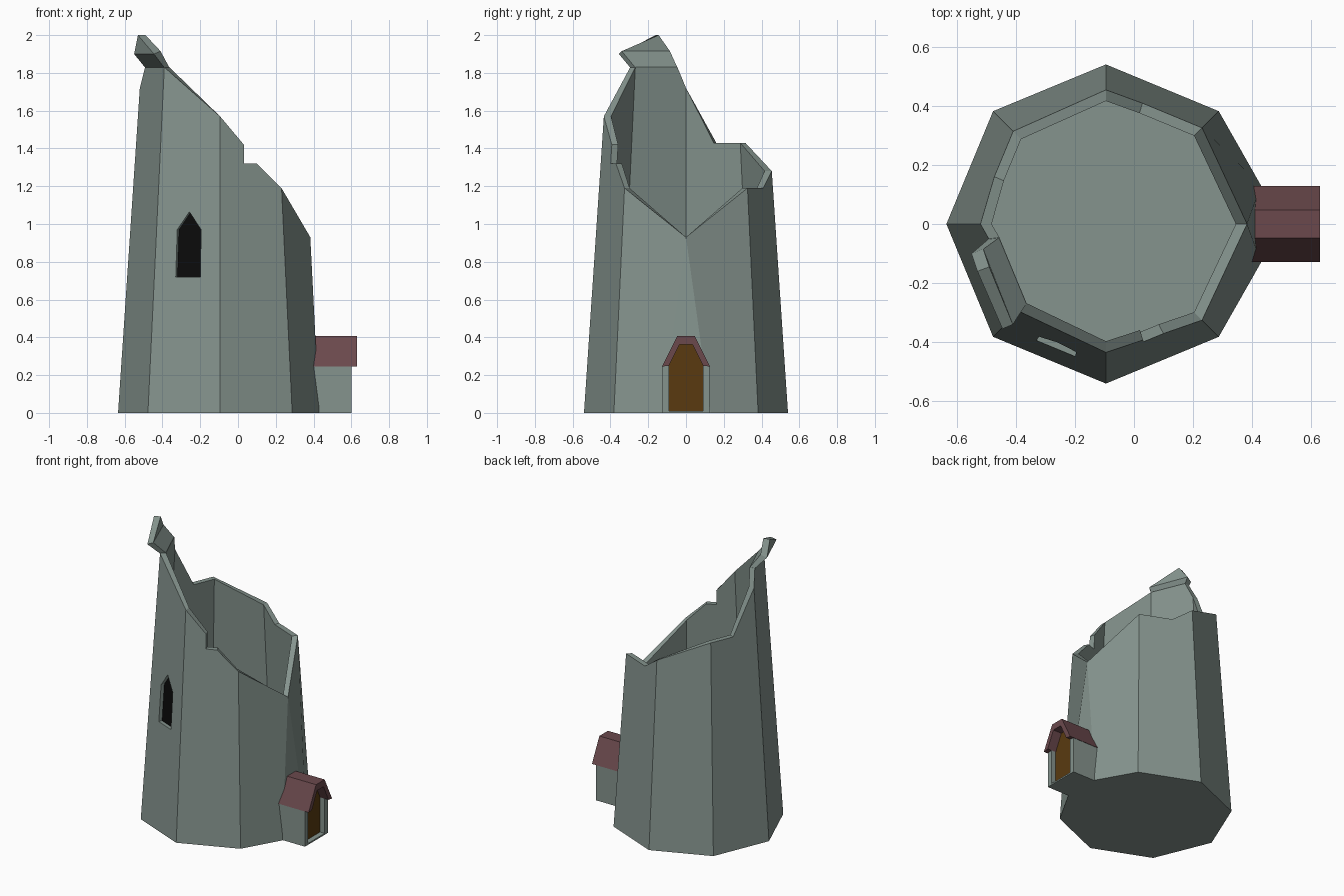
import bpy, bmesh, math
from mathutils import Vector

if "Cube" in bpy.data.objects:
    bpy.data.objects.remove(bpy.data.objects["Cube"])

CX = -0.095      # tower axis
WALL = 0.038     # wall thickness at the corners


def material(name, rgb):
    m = bpy.data.materials.new(name)
    m.diffuse_color = (*rgb, 1)
    m.use_nodes = True
    m.node_tree.nodes["Principled BSDF"].inputs["Base Color"].default_value = m.diffuse_color
    return m


stone = material("grey_green_stone", (0.235, 0.295, 0.27))
tile = material("dull_red_tile", (0.145, 0.066, 0.073))
wood = material("brown_wood", (0.10, 0.042, 0.005))
dark = material("window_black", (0.003, 0.003, 0.003))


def make(name, bm, mat):
    bmesh.ops.recalc_face_normals(bm, faces=bm.faces)
    me = bpy.data.meshes.new(name)
    bm.to_mesh(me)
    bm.free()
    me.materials.append(mat)
    ob = bpy.data.objects.new(name, me)
    bpy.context.collection.objects.link(ob)
    return ob


def loft(name, a, b, mat):
    """Closed solid between two matching outlines."""
    bm = bmesh.new()
    va, vb = [bm.verts.new(p) for p in a], [bm.verts.new(p) for p in b]
    bm.faces.new(va)
    bm.faces.new(vb)
    for i in range(len(va)):
        j = (i + 1) % len(va)
        bm.faces.new((va[i], va[j], vb[j], vb[i]))
    return make(name, bm, mat)


def along_x(name, profile, x0, x1, mat):
    return loft(name, [(x0, y, z) for y, z in profile],
                [(x1, y, z) for y, z in profile], mat)


def wall_point(t, z, inset=0.0):
    """Point on the tapering octagon; t counts corners from +x."""
    r = 0.54 - 0.067 * z - inset
    k = math.floor(t)
    p, q = [Vector((CX + r * math.cos(a * math.pi / 4),
                    r * math.sin(a * math.pi / 4), z)) for a in (k, k + 1)]
    return p.lerp(q, t - k)


# Ruined tower: broken rim as (corner position, height)
rim = [(0, 0.93), (1, 1.19), (1.62, 1.19), (2, 1.28), (3, 1.43), (3.49, 1.43),
       (4, 1.72), (4.17, 1.83), (5, 1.83), (6, 1.57), (6.4, 1.42),
       (6.4, 1.32), (6.61, 1.32), (7, 1.19)]
bm = bmesh.new()
outer = [bm.verts.new(wall_point(t, z)) for t, z in rim]
inner = [bm.verts.new(wall_point(t, z, WALL)) for t, z in rim]
base = [bm.verts.new(wall_point(k, 0)) for k in range(1, 8)]
door_l = bm.verts.new((0.43, -0.13, 0))
door_r = bm.verts.new((0.43, 0.13, 0))
floor = [bm.verts.new(wall_point(k, 0.02, WALL)) for k in range(8)]
starts = [door_r] + base
ends = base + [door_l]
for k in range(8):
    ids = [i for i, (t, z) in enumerate(rim) if k <= t <= k + 1]
    if k == 7:
        ids.append(0)
    bm.faces.new([starts[k], ends[k]] + [outer[i] for i in reversed(ids)])
    bm.faces.new([floor[k], floor[(k + 1) % 8]] + [inner[i] for i in reversed(ids)])
for i in range(len(rim)):
    j = (i + 1) % len(rim)
    bm.faces.new((outer[i], outer[j], inner[j], inner[i]))
bm.faces.new((door_l, door_r, outer[0]))      # flat facet above the porch
bm.faces.new([door_r] + base + [door_l])
bm.faces.new(floor)
tower = make("tower_wall", bm, stone)

# Pointed window: recess cut in the wall with a dark back plate
arch = [(5.325, 0.72), (5.70, 0.72), (5.70, 0.97), (5.51, 1.065), (5.325, 0.97)]
ang = 5.5 * math.pi / 4
inward = -Vector((math.cos(ang), math.sin(ang), 0))


def arch_at(depth):
    return [wall_point(t, z) + inward * depth for t, z in arch]


cutter = loft("window_cutter", arch_at(-0.05), arch_at(0.028), stone)
cutter.hide_render = True
mod = tower.modifiers.new("window_recess", 'BOOLEAN')
mod.operation = 'DIFFERENCE'
mod.solver = 'EXACT'
mod.object = cutter
bpy.context.view_layer.objects.active = tower
bpy.ops.object.modifier_apply(modifier=mod.name)
bpy.data.objects.remove(cutter)
loft("window_pane", arch_at(0.024), arch_at(0.031), dark)

# Leaning broken spike on the highest side
bm = bmesh.new()
b = [bm.verts.new(wall_point(t, 1.828, w)) for t, w in
     ((4.17, 0), (5, 0), (5, WALL), (4.17, WALL))]
m = [bm.verts.new(p) for p in ((-0.55, -0.10, 1.90), (-0.445, -0.355, 1.90),
                               (-0.41, -0.34, 1.915), (-0.51, -0.085, 1.915))]
tip = [bm.verts.new(p) for p in ((-0.53, -0.16, 2.0), (-0.49, -0.145, 2.0))]
bm.faces.new(b)
for i in range(4):
    j = (i + 1) % 4
    bm.faces.new((b[i], b[j], m[j], m[i]))
bm.faces.new((m[0], m[1], tip[0]))
bm.faces.new((m[1], m[2], tip[1], tip[0]))
bm.faces.new((m[2], m[3], tip[1]))
bm.faces.new((m[3], m[0], tip[0], tip[1]))
make("broken_spike", bm, stone)

# Porch: side walls, sill, door and tiled roof
for side, s in (("left", -1), ("right", 1)):
    along_x("porch_wall_" + side,
            [(s * 0.09, 0), (s * 0.125, 0), (s * 0.125, 0.246), (s * 0.09, 0.252)],
            0.37, 0.60, stone)
along_x("porch_sill", [(-0.09, 0), (0.09, 0), (0.09, 0.01), (-0.09, 0.01)],
        0.37, 0.60, stone)
half_door = [(0.09, 0.01), (0.09, 0.25), (0.035, 0.362)]
along_x("door", half_door + [(-y, z) for y, z in reversed(half_door)],
        0.555, 0.565, wood)
half_roof = [(0.09, 0.25), (0.128, 0.245), (0.047, 0.407)]
along_x("porch_roof",
        half_roof + [(-y, z) for y, z in reversed(half_roof)]
        + [(-0.035, 0.362), (0.035, 0.362)], 0.38, 0.63, tile)
